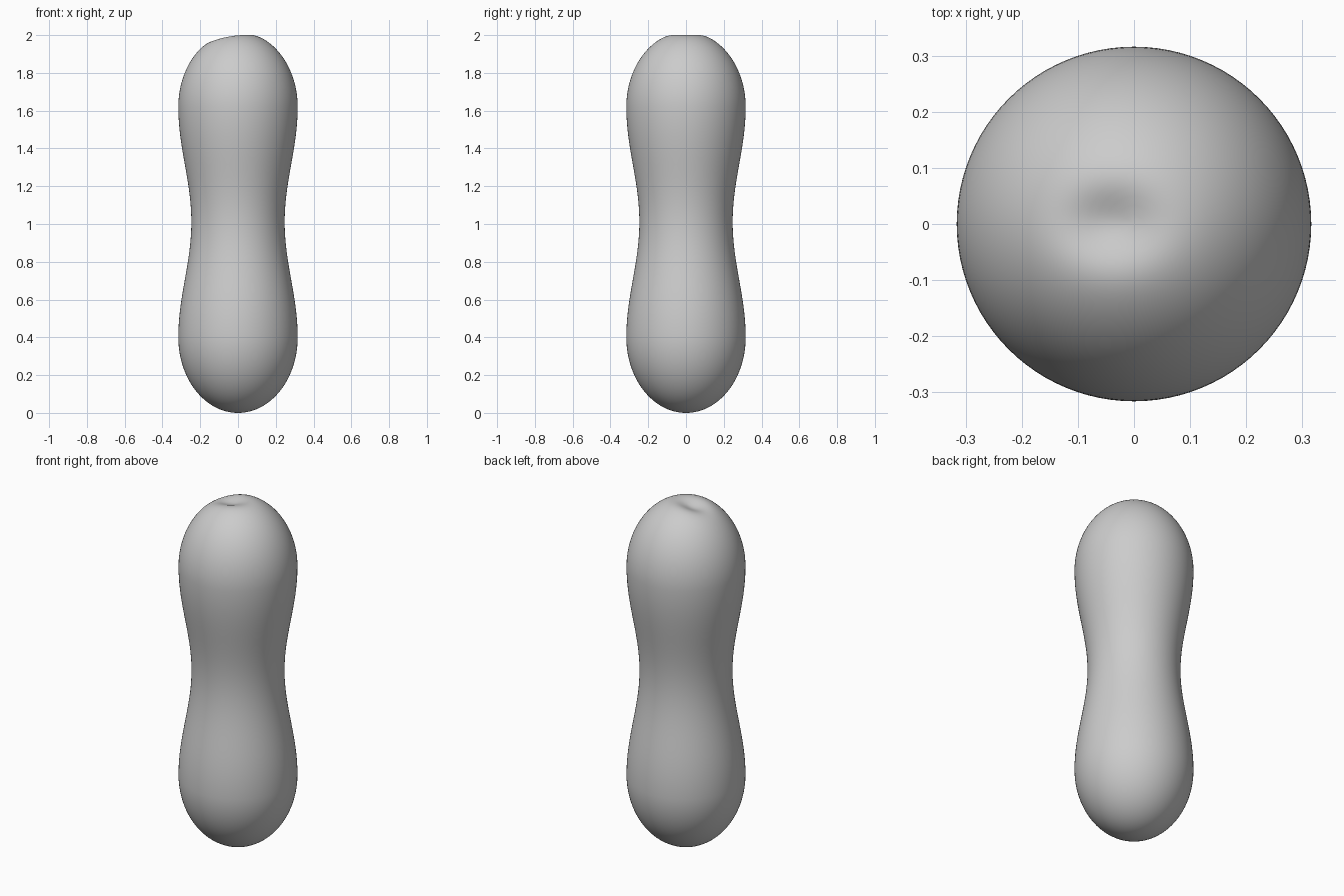
import bpy, bmesh, math

if "Cube" in bpy.data.objects:
    bpy.data.objects.remove(bpy.data.objects["Cube"])

SEGMENTS = 96
R_MAX, R_WAIST = 0.316, 0.247      # bulge and waist radii
Z_LOW, Z_WAIST, Z_HIGH, Z_APEX = 0.40, 1.01, 1.62, 2.018
CAP = 30                            # rings per rounded end

# Profile: rounded bottom, smooth waist, rounded top
profile = []
for i in range(1, CAP + 1):
    a = math.pi / 2 * i / CAP
    profile.append((R_MAX * math.sin(a), Z_LOW * (1 - math.cos(a))))
for i in range(1, 40):
    t = i / 40
    r = R_WAIST + (R_MAX - R_WAIST) * (0.5 + 0.5 * math.cos(2 * math.pi * t))
    profile.append((r, Z_LOW + (Z_HIGH - Z_LOW) * t))
for i in range(CAP, 0, -1):
    a = math.pi / 2 * i / CAP
    profile.append((R_MAX * math.sin(a), Z_HIGH + (Z_APEX - Z_HIGH) * math.cos(a)))


# Small off-centre dimple pressed into the top
def dimple(x, y):
    return 0.04 * math.exp(-((x + 0.04) / 0.06) ** 2 / 2 - (y / 0.045) ** 2 / 2)


bm = bmesh.new()
rings = []
for r, z in profile:
    ring = []
    for k in range(SEGMENTS):
        a = 2 * math.pi * k / SEGMENTS
        ring.append(bm.verts.new((r * math.cos(a), r * math.sin(a), z)))
    rings.append(ring)
bottom = bm.verts.new((0, 0, 0))
top = bm.verts.new((0, 0, Z_APEX))
for k in range(SEGMENTS):
    n = (k + 1) % SEGMENTS
    bm.faces.new((bottom, rings[0][n], rings[0][k]))
    bm.faces.new((top, rings[-1][k], rings[-1][n]))
    for low, high in zip(rings, rings[1:]):
        bm.faces.new((low[k], low[n], high[n], high[k]))
for v in bm.verts:
    if v.co.z > Z_HIGH:
        v.co.z -= dimple(v.co.x, v.co.y)
for f in bm.faces:
    f.smooth = True

mesh = bpy.data.meshes.new("body")
bm.to_mesh(mesh)
bm.free()
body = bpy.data.objects.new("body", mesh)
bpy.context.collection.objects.link(body)

grey = bpy.data.materials.new("grey")
grey.diffuse_color = (0.6, 0.6, 0.6, 1)
grey.use_nodes = True
grey.node_tree.nodes["Principled BSDF"].inputs["Base Color"].default_value = grey.diffuse_color
mesh.materials.append(grey)
